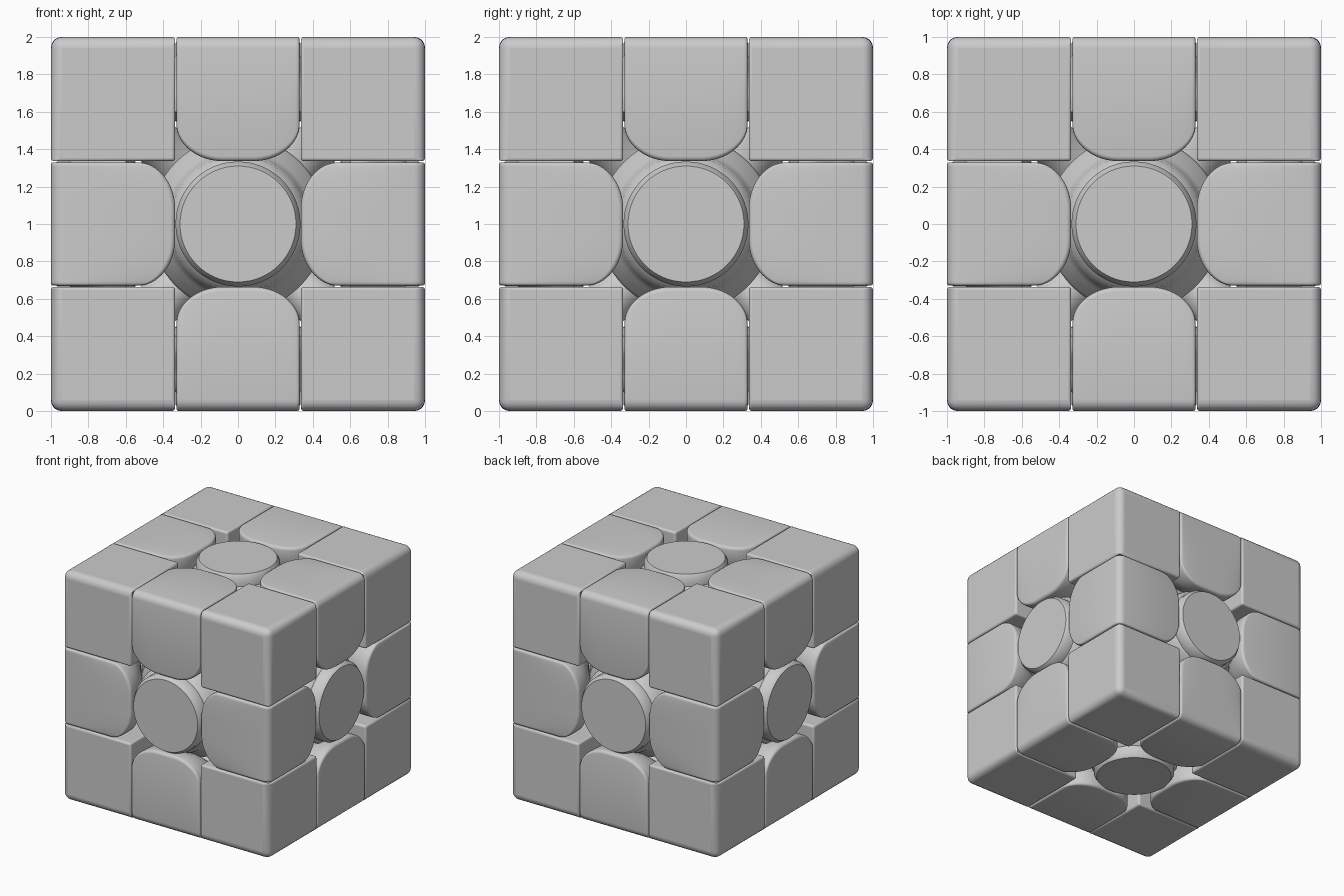
import bpy, bmesh, math
from mathutils import Matrix, Vector

if "Cube" in bpy.data.objects:
    bpy.data.objects.remove(bpy.data.objects["Cube"])

CENTRE = Matrix.Translation((0, 0, 1))
CYCLE = Matrix(((0, 0, 1, 0), (1, 0, 0, 0), (0, 1, 0, 0), (0, 0, 0, 1)))  # x->y->z->x
AXES = [Matrix.Identity(4), CYCLE, CYCLE @ CYCLE]


def rot(quarter_turns, axis):
    return Matrix.Rotation(quarter_turns * math.pi / 2, 4, axis)


def finish(bm, name, angle=35):
    bmesh.ops.recalc_face_normals(bm, faces=bm.faces)
    me = bpy.data.meshes.new(name)
    bm.to_mesh(me)
    bm.free()
    me.shade_smooth()
    me.set_sharp_from_angle(angle=math.radians(angle))
    return me


def place(me, name, turn):
    ob = bpy.data.objects.new(name, me)
    ob.matrix_world = CENTRE @ turn
    bpy.context.collection.objects.link(ob)
    return ob


def lathe(profile, name, steps=64):
    bm = bmesh.new()
    vs = [bm.verts.new((r, 0, z)) for r, z in profile]
    es = [bm.edges.new(p) for p in zip(vs, vs[1:])]
    bmesh.ops.spin(bm, geom=vs + es, axis=(0, 0, 1), cent=(0, 0, 0),
                   angle=2 * math.pi, steps=steps, use_duplicate=False)
    bmesh.ops.remove_doubles(bm, verts=bm.verts, dist=1e-5)
    return finish(bm, name)


# corner block: large rounding outside, small rounding inside
def corner_mesh():
    bm = bmesh.new()
    lo, hi = 0.336, 1.0
    bmesh.ops.create_cube(bm, size=hi - lo,
                          matrix=Matrix.Translation([(lo + hi) / 2] * 3))
    weight = bm.edges.layers.float.new("bevel_weight_edge")
    for e in bm.edges:
        mid = (e.verts[0].co + e.verts[1].co) / 2
        e[weight] = 1.0 if sum(c > 0.99 for c in mid) == 2 else 0.3
    return finish(bm, "corner_block")


# edge block: a cross-section in y/z lofted along x, rounded toward the face centre
def edge_section(x):
    half, flat, lip = 0.33, 0.08, 0.015
    a = abs(x)
    u = min(1, max(0, (a - flat) / (half - flat)))
    f = 0.336 + 0.2 * (1 - math.sqrt(1 - u * u))
    v = min(1, max(0, (a - half + lip) / lip))
    o = 1 - lip * (1 - math.sqrt(1 - v * v))
    pts = []
    for i in range(7):
        t = i * math.pi / 12
        pts.append((o - 0.06 + 0.06 * math.sin(t), o - 0.06 + 0.06 * math.cos(t)))
    side = [(o - 0.025 + 0.025 * math.cos(t), f + 0.025 - 0.025 * math.sin(t))
            for t in (0, math.pi / 8, math.pi / 4, 3 * math.pi / 8, math.pi / 2)]
    side += [(0.88, f), (0.74, f + 0.07)]
    d = 0.55 + (f - 0.336) * 0.5
    pts += side + [(d, d)] + [(z, y) for y, z in reversed(side)]
    return [(x, y, z) for y, z in pts]


def edge_mesh():
    half = [0.08 + 0.25 * math.sin(i * math.pi / 32) for i in range(17)]
    xs = [-x for x in reversed(half)] + half
    bm = bmesh.new()
    rings = [[bm.verts.new(p) for p in edge_section(x)] for x in xs]
    for r, s in zip(rings, rings[1:]):
        n = len(r)
        for i in range(n):
            bm.faces.new((r[i], r[(i + 1) % n], s[(i + 1) % n], s[i]))
    bm.faces.new(rings[0])
    bm.faces.new(rings[-1])
    return finish(bm, "edge_block")


# corners with their inner stalks
corner = corner_mesh()
stalk = lathe([(0, 0.3), (0.2, 0.3), (0.2, 0.5), (0.13, 0.6), (0.13, 0.9), (0, 0.9)],
              "corner_stalk", 24)
diagonal = Vector((0, 0, 1)).rotation_difference(Vector((1, 1, 1))).to_matrix().to_4x4()
for flip in (0, 2):
    for q in range(4):
        turn = rot(flip, 'X') @ rot(q, 'Z')
        ob = place(corner, "corner_block", turn)
        mod = ob.modifiers.new("rounding", 'BEVEL')
        mod.limit_method = 'WEIGHT'
        mod.width = 0.06
        mod.segments = 5
        place(stalk, "corner_stalk", turn @ diagonal)

# edges
edge = edge_mesh()
for axis in AXES:
    for q in range(4):
        place(edge, "edge_block", axis @ rot(q, 'X'))

# round centre caps with flared skirts
cap = lathe([(0, 1), (0.31, 1), (0.334, 0.965), (0.334, 0.90), (0.365, 0.87),
             (0.375, 0.82), (0.40, 0.76), (0.46, 0.70), (0.47, 0.66), (0.47, 0.60),
             (0.2, 0.5), (0.2, 0.2), (0, 0.2)], "centre_cap")
for axis in AXES:
    for flip in (0, 2):
        place(cap, "centre_cap", axis @ rot(flip, 'X'))

# inner core
bm = bmesh.new()
bmesh.ops.create_uvsphere(bm, u_segments=48, v_segments=24, radius=0.55)
place(finish(bm, "inner_core"), "inner_core", Matrix.Identity(4))
